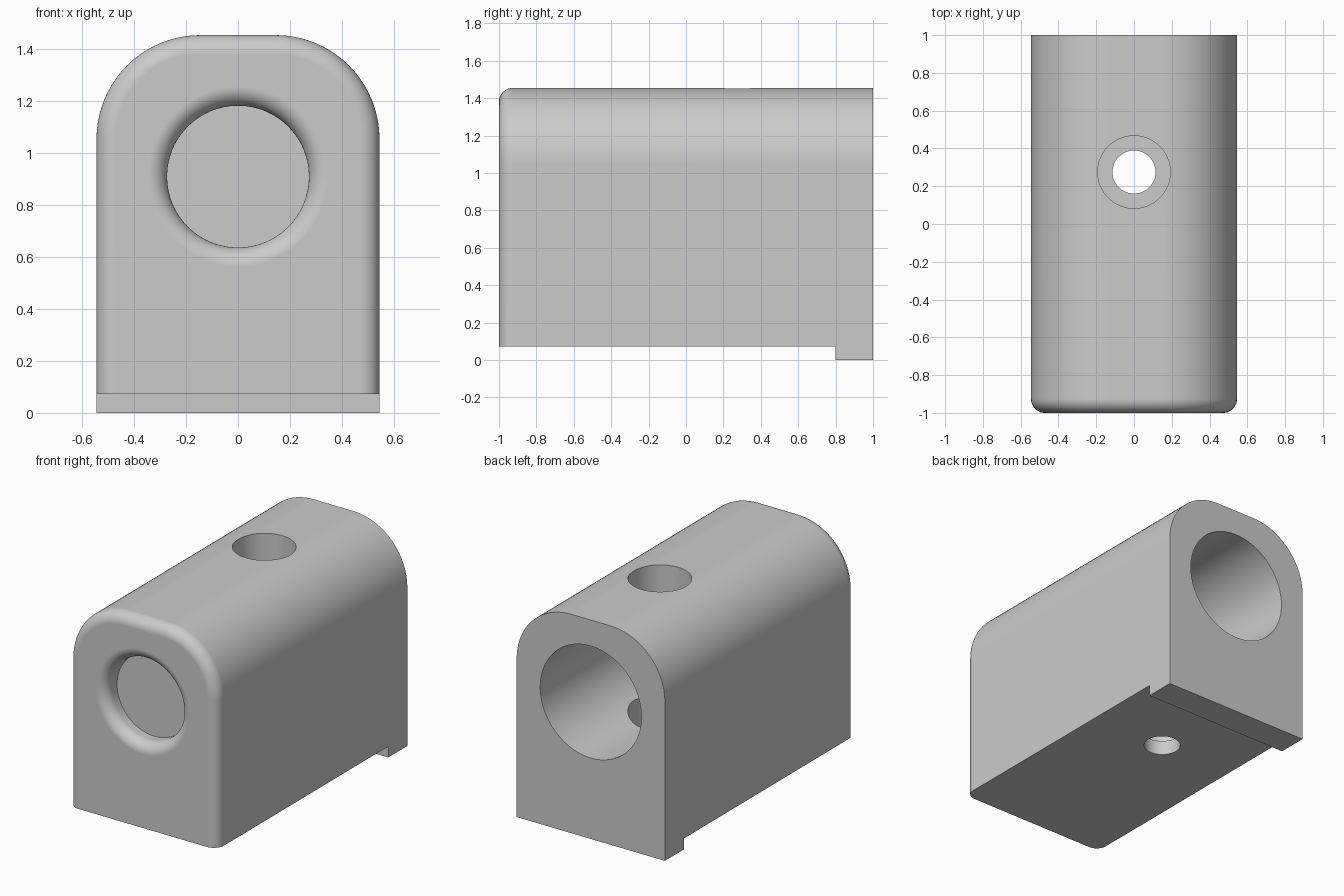
import bpy
import bmesh
from math import sin, cos, pi, radians
from mathutils import Matrix, Vector

cube = bpy.data.objects.get("Cube")
if cube:
    bpy.data.objects.remove(cube, do_unlink=True)

HALF_W, HEIGHT, CORNER, FILLET = 0.545, 1.455, 0.4, 0.073
BASE_Z, FOOT_Y = 0.073, 0.8
BORE_Z, PIN_Y = 0.91, 0.275

grey = bpy.data.materials.new("plain grey")
grey.use_nodes = True
grey.diffuse_color = (0.6, 0.6, 0.6, 1)
grey.node_tree.nodes["Principled BSDF"].inputs["Base Color"].default_value = (0.6, 0.6, 0.6, 1)


def finish(name, bm):
    bmesh.ops.recalc_face_normals(bm, faces=bm.faces)
    mesh = bpy.data.meshes.new(name)
    bm.to_mesh(mesh)
    bm.free()
    mesh.materials.append(grey)
    ob = bpy.data.objects.new(name, mesh)
    bpy.context.collection.objects.link(ob)
    return ob


def loft(name, rings):
    """Skin closed rings of points and cap both ends."""
    bm = bmesh.new()
    rows = [[bm.verts.new(p) for p in ring] for ring in rings]
    n = len(rows[0])
    for a, b in zip(rows, rows[1:]):
        for i in range(n):
            j = (i + 1) % n
            bm.faces.new((a[i], a[j], b[j], b[i]))
    bm.faces.new(rows[0])
    bm.faces.new(rows[-1])
    return finish(name, bm)


def arch(inset, y, steps=20):
    """Round-shouldered outline, inset everywhere but at the bottom."""
    pts = [Vector((HALF_W - inset, y, 0))]
    cx, cz = HALF_W - CORNER, HEIGHT - CORNER
    for side in (0, 1):
        for i in range(steps + 1):
            a = pi / 2 * (side + i / steps)
            x = cx if side == 0 else -cx
            pts.append(Vector((x + (CORNER - inset) * cos(a), y,
                               cz + (CORNER - inset) * sin(a))))
    pts.append(Vector((inset - HALF_W, y, 0)))
    return pts


def turned(name, profile, origin, axis, segments=96):
    """Solid of revolution from (radius, distance along axis) pairs."""
    turn = Matrix.Rotation(radians(-90), 4, 'X') if axis == 'Y' else Matrix()
    place = Matrix.Translation(origin) @ turn
    rings = []
    for r, d in profile:
        rings.append([place @ Vector((r * cos(2 * pi * i / segments),
                                      r * sin(2 * pi * i / segments), d))
                      for i in range(segments)])
    return loft(name, rings)


def box(name, lo, hi):
    bm = bmesh.new()
    bmesh.ops.create_cube(bm, size=1)
    for v in bm.verts:
        v.co = [lo[k] if v.co[k] < 0 else hi[k] for k in range(3)]
    return finish(name, bm)


# Body with a rounded front rim
angles = [pi / 2 * i / 10 for i in range(11)]
rings = [arch(FILLET * (1 - sin(a)), -1 + FILLET * (1 - cos(a))) for a in angles]
body = loft("housing_body", rings + [arch(0, 1)])

# Front recess with a flared lip
mouth = 0.273
lip = [(mouth + FILLET * (1 - sin(a)), -1 + FILLET * (1 - cos(a))) for a in angles]
recess = [(mouth + FILLET, -1.05)] + lip + [(mouth, -0.88)]

cutters = [
    # Underside relief that leaves the rear foot
    box("relief_cutter", (-1, -1.2, -0.2), (1, FOOT_Y, BASE_Z)),
    turned("recess_cutter", recess, (0, 0, BORE_Z), 'Y'),
    # Deep bore from the back
    turned("bore_cutter", [(0.372, -0.8), (0.372, 1.1)], (0, 0, BORE_Z), 'Y'),
    # Stepped vertical hole
    turned("top_hole_cutter", [(0.192, 0.17), (0.192, 1.6)], (0, PIN_Y, 0), 'Z'),
    turned("pin_hole_cutter", [(0.114, -0.1), (0.114, 0.5)], (0, PIN_Y, 0), 'Z'),
]

bpy.ops.object.select_all(action='DESELECT')
bpy.context.view_layer.objects.active = body
body.select_set(True)
for cutter in cutters:
    cutter.hide_render = True
    mod = body.modifiers.new(cutter.name, 'BOOLEAN')
    mod.operation = 'DIFFERENCE'
    mod.solver = 'EXACT'
    mod.object = cutter
    bpy.ops.object.modifier_apply(modifier=mod.name)
    bpy.data.objects.remove(cutter, do_unlink=True)

# Smooth rounds, crisp edges, level flats
bpy.ops.object.shade_smooth_by_angle(angle=radians(30))
weighted = body.modifiers.new("flat_shading", 'WEIGHTED_NORMAL')
weighted.keep_sharp = True
